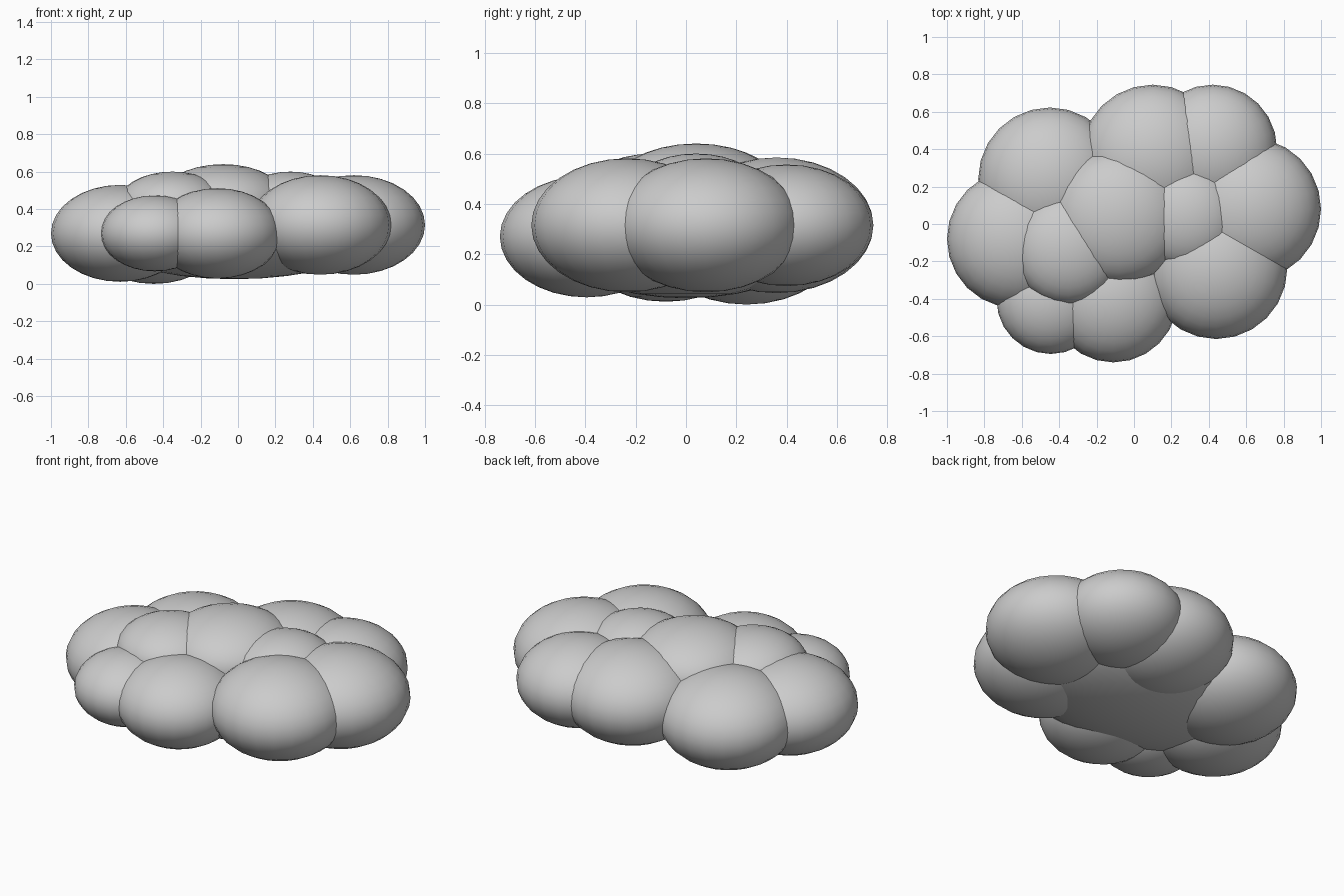
import bpy

if "Cube" in bpy.data.objects:
    bpy.data.objects.remove(bpy.data.objects["Cube"])


def puff(name, x, y, z, r, rz, ry=None):
    """Flattened smooth ball with its centre and radii."""
    bpy.ops.mesh.primitive_uv_sphere_add(segments=24, ring_count=16, radius=1, location=(x, y, z))
    ob = bpy.context.object
    ob.name = name
    ob.scale = (r, ry or r, rz)
    bpy.ops.object.transform_apply(location=False, rotation=False, scale=True)
    bpy.ops.object.shade_smooth()
    return ob


# broad core filling the underside
puff("cloud_core", -0.02, 0.0, 0.25, 0.74, 0.225, 0.52)

# outer ring of puffs: x, y, z, radius (height is 0.7 of the radius)
ring = {
    "puff_left": (-0.63, -0.08, 0.27, 0.37),
    "puff_back_left": (-0.45, 0.24, 0.268, 0.383),
    "puff_back": (0.10, 0.36, 0.315, 0.385),
    "puff_back_right": (0.42, 0.40, 0.315, 0.345),
    "puff_right": (0.62, 0.08, 0.315, 0.38),
    "puff_front_right": (0.44, -0.235, 0.315, 0.38),
    "puff_front": (-0.11, -0.395, 0.27, 0.345),
    "puff_front_left": (-0.445, -0.405, 0.27, 0.29),
}
for name, (x, y, z, r) in ring.items():
    puff(name, x, y, z, r, 0.7 * r)

# flatter puffs on top
puff("top_centre", -0.08, 0.04, 0.425, 0.36, 0.215)
puff("top_left", -0.35, -0.13, 0.42, 0.30, 0.18)
puff("top_right", 0.28, 0.04, 0.432, 0.28, 0.168)
